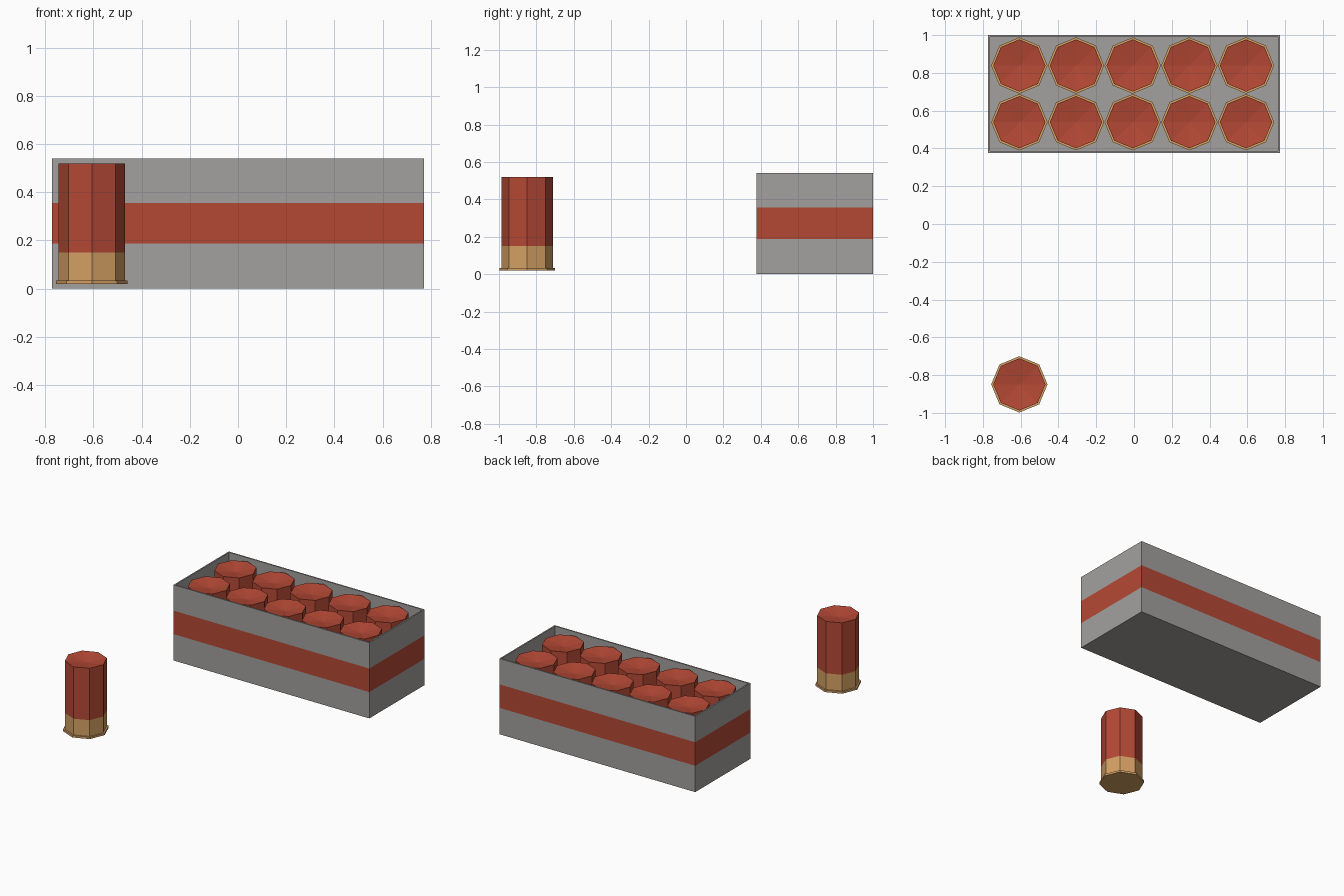
import bpy, bmesh, math

if "Cube" in bpy.data.objects:
    bpy.data.objects.remove(bpy.data.objects["Cube"])


def material(name, color):
    m = bpy.data.materials.new(name)
    m.diffuse_color = (*color, 1)
    m.use_nodes = True
    m.node_tree.nodes["Principled BSDF"].inputs["Base Color"].default_value = m.diffuse_color
    return m


GREY = material("carton grey", (0.37, 0.355, 0.345))
RED = material("shell red", (0.46, 0.066, 0.036))
BRASS = material("brass", (0.66, 0.35, 0.125))


def loft(name, rings, colors, mats, tip=None):
    """Skin stacked rings; colors gives the slot of each band, caps use the end bands."""
    bm = bmesh.new()
    loops = [[bm.verts.new(p) for p in ring] for ring in rings]
    n = len(loops[0])
    for a, b, c in zip(loops, loops[1:], colors):
        for i in range(n):
            j = (i + 1) % n
            bm.faces.new((a[i], a[j], b[j], b[i])).material_index = c
    bm.faces.new(loops[0][::-1]).material_index = colors[0]
    last = loops[-1]
    if tip:
        t = bm.verts.new(tip)
        for i in range(n):
            bm.faces.new((last[i], last[(i + 1) % n], t)).material_index = colors[-1]
    else:
        bm.faces.new(last).material_index = colors[-1]
    mesh = bpy.data.meshes.new(name)
    bm.to_mesh(mesh)
    bm.free()
    for m in mats:
        mesh.materials.append(m)
    ob = bpy.data.objects.new(name, mesh)
    bpy.context.collection.objects.link(ob)
    return ob


def octagon(r, z):
    return [(r * math.cos(i * math.pi / 4), r * math.sin(i * math.pi / 4), z) for i in range(8)]


def rectangle(x, y0, y1, z):
    return [(-x, y0, z), (x, y0, z), (x, y1, z), (-x, y1, z)]


# Open carton: striped outside, rim, inner walls and floor
X, Y0, Y1, W = 0.773, 0.377, 1.0, 0.01
box = [rectangle(X, Y0, Y1, z) for z in (0, 0.188, 0.356, 0.54)]
box += [rectangle(X - W, Y0 + W, Y1 - W, z) for z in (0.54, 0.01)]
loft("carton", box, [0, 1, 0, 0, 0], [GREY, RED])

# Loose shell: brass rim and base, red case, dished top
profile = [(0.149, 0.02), (0.149, 0.034), (0.138, 0.034), (0.138, 0.15), (0.138, 0.52)]
shell = loft("loose_shell", [octagon(r, z) for r, z in profile],
             [0, 0, 0, 1], [BRASS, RED], tip=(0, 0, 0.498))
shell.location = (-0.607, -0.849, 0)

# Two rows of five shells in the carton
for row in range(2):
    for col in range(5):
        ob = bpy.data.objects.new(f"boxed_shell_{row}_{col}", shell.data)
        ob.location = (-0.607 + 0.3 * col, 0.539 + 0.3 * row, 0)
        bpy.context.collection.objects.link(ob)
